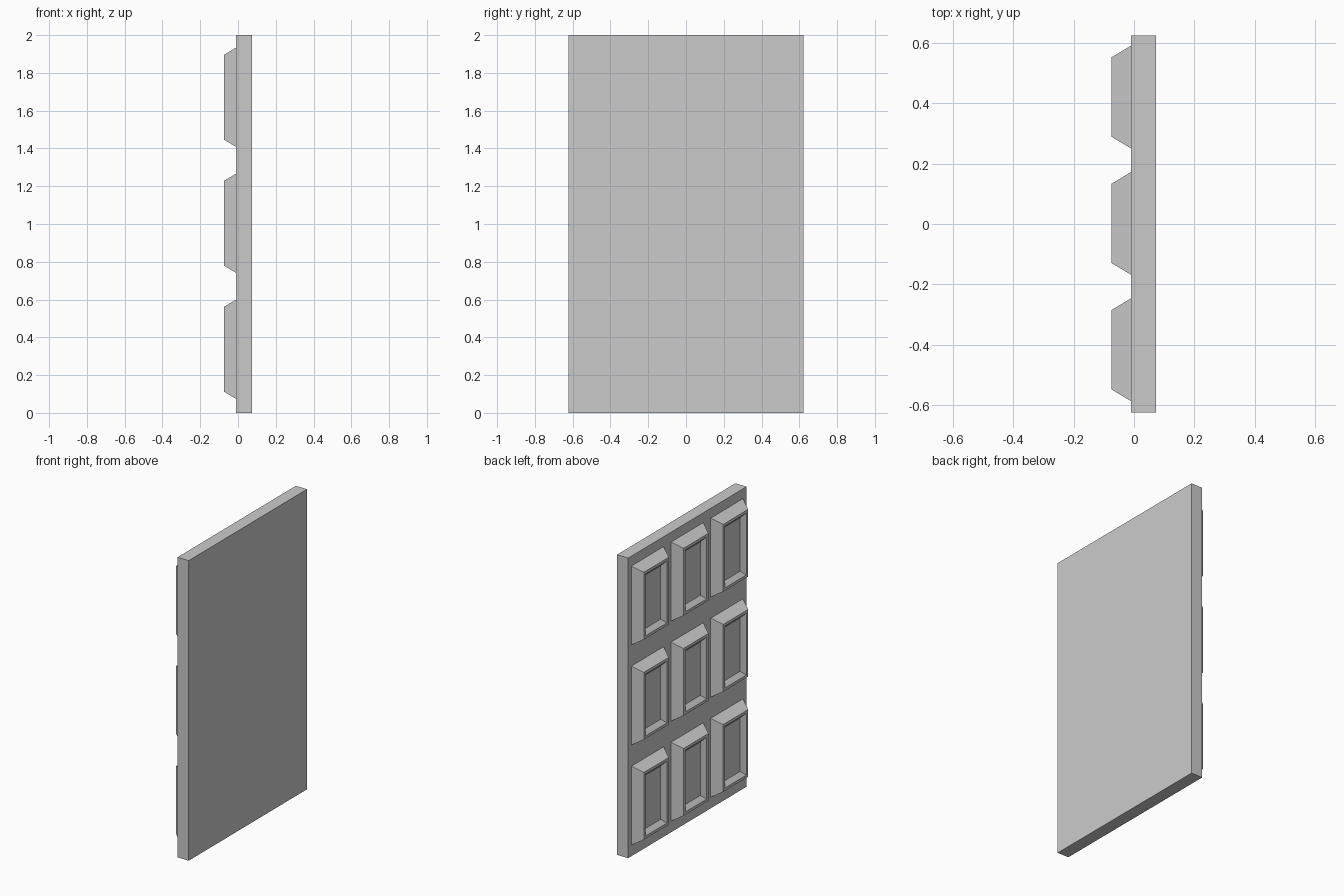
import bpy, bmesh

if "Cube" in bpy.data.objects:
    bpy.data.objects.remove(bpy.data.objects["Cube"])


def make_object(name, bm):
    bmesh.ops.recalc_face_normals(bm, faces=bm.faces)
    mesh = bpy.data.meshes.new(name)
    bm.to_mesh(mesh)
    bm.free()
    obj = bpy.data.objects.new(name, mesh)
    bpy.context.collection.objects.link(obj)
    return obj


# Door slab
SLAB_X0, SLAB_X1 = -0.01, 0.073
bm = bmesh.new()
bmesh.ops.create_cube(bm, size=1)
bmesh.ops.scale(bm, vec=(SLAB_X1 - SLAB_X0, 1.246, 2), verts=bm.verts)
bmesh.ops.translate(bm, vec=((SLAB_X0 + SLAB_X1) / 2, 0, 1), verts=bm.verts)
make_object("door_slab", bm)

# Panel profile: (x, inset from the outer edge) - bevel, rim, sloped recess
PROFILE = [(SLAB_X0, 0), (-0.075, 0.039), (-0.075, 0.057), (-0.048, 0.085)]
HALF_Y, HALF_Z = 0.17, 0.263


def raised_panel(name, cy, cz):
    bm = bmesh.new()
    rings = []
    for x, inset in PROFILE:
        hy, hz = HALF_Y - inset, HALF_Z - inset
        rings.append([bm.verts.new((x, cy + sy * hy, cz + sz * hz))
                      for sy, sz in ((-1, -1), (1, -1), (1, 1), (-1, 1))])
    for a, b in zip(rings, rings[1:]):
        for i in range(4):
            j = (i + 1) % 4
            bm.faces.new((a[i], a[j], b[j], b[i]))
    bm.faces.new(rings[0])
    bm.faces.new(rings[-1])
    make_object(name, bm)


# Three by three grid of raised panels
for row in range(3):
    for col in range(3):
        raised_panel(f"panel_row{row + 1}_col{col + 1}",
                     0.002 + (col - 1) * 0.418, 1.004 + (row - 1) * 0.667)
